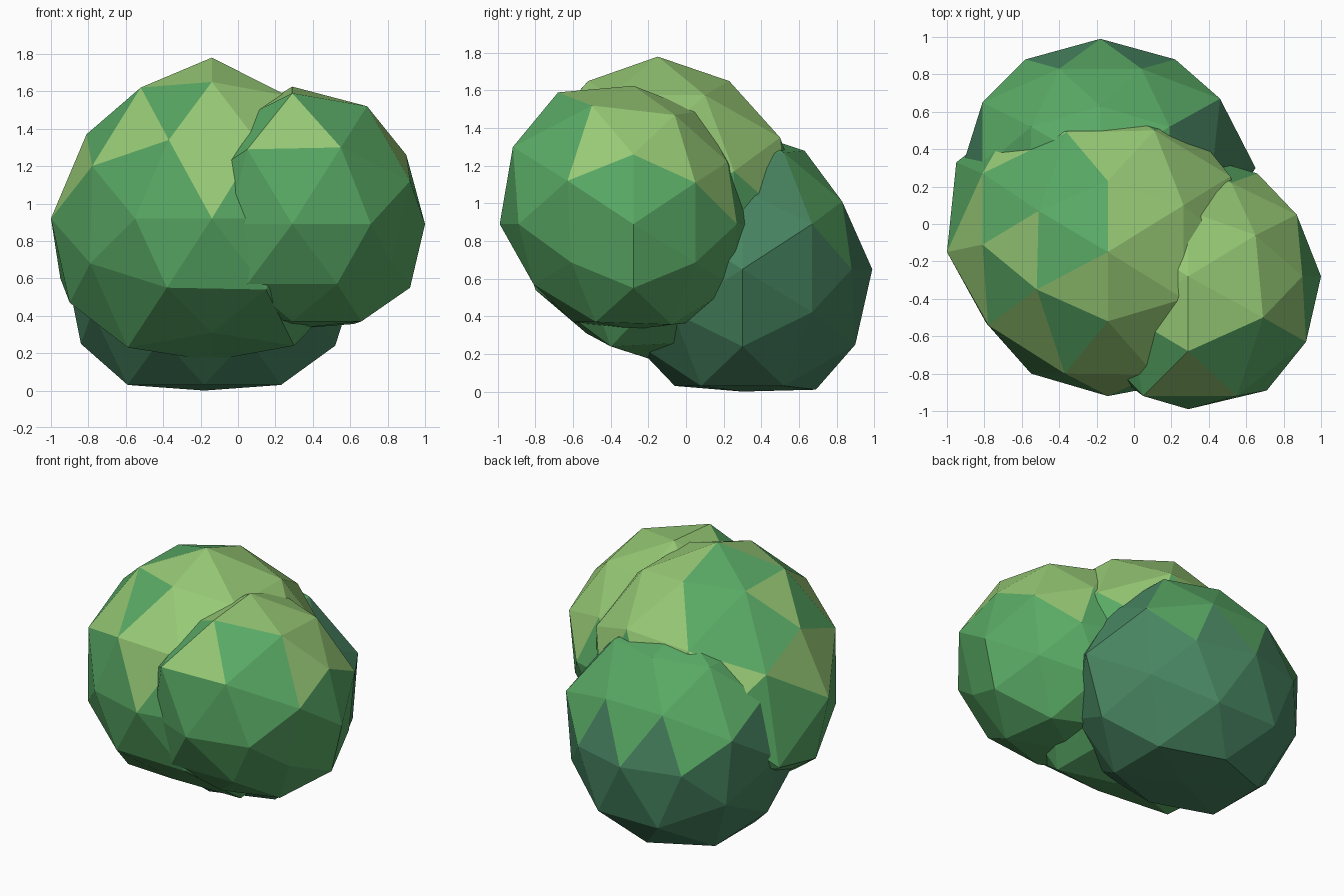
import bpy, bmesh
from itertools import product
from mathutils import Vector

cube = bpy.data.objects.get("Cube")
if cube:
    bpy.data.objects.remove(cube, do_unlink=True)


def make_material(name, rgb):
    mat = bpy.data.materials.new(name)
    mat.use_nodes = True
    color = (*rgb, 1)
    mat.diffuse_color = color
    mat.node_tree.nodes["Principled BSDF"].inputs["Base Color"].default_value = color
    return mat


leaf_light = make_material("light yellow green", (0.31, 0.59, 0.18))
leaf_green = make_material("leaf green", (0.1, 0.4, 0.13))
leaf_teal = make_material("dark teal green", (0.064, 0.235, 0.12))

# Corner directions of a twice divided icosahedron, standing on an edge midpoint
A, B = 0.526, 0.851
CORNERS = {(0, A, B), (0.5, 0.309, 0.809), (0, 0, 1)}
DIRECTIONS = set()
for x, y, z in CORNERS:
    for p in ((x, y, z), (z, x, y), (y, z, x)):
        for signs in product((1, -1), repeat=3):
            DIRECTIONS.add(tuple(c * s + 0.0 for c, s in zip(p, signs)))

# Compass names for the upper corners (capitals) and the equator (small letters)
NAMES = {"T": Vector((0, 0, 1))}
for sx, ew in ((1, "E"), (-1, "W")):
    NAMES[ew] = Vector((sx * B, 0, A))
    NAMES[ew.lower()] = Vector((sx, 0, 0))
    for sy, ns in ((1, "N"), (-1, "S")):
        NAMES[ns] = Vector((0, sy * A, B))
        NAMES[ns.lower()] = Vector((0, sy, 0))
        NAMES[ns + ew] = Vector((sx * 0.5, sy * 0.309, 0.809))
        NAMES[ns + ns + ew] = Vector((sx * 0.309, sy * 0.809, 0.5))
        NAMES[ew + ns + ew] = Vector((sx * 0.809, sy * 0.5, 0.309))
        NAMES[(ns + ew).lower()] = Vector((sx * A, sy * B, 0))


def face_direction(text):
    return sum((NAMES[n] for n in text.split()), Vector()).normalized()


def leaf_clump(name, center, radius, moved, body, cap, body_faces):
    """Faceted ball with some corners moved; upper faces get the cap colour."""
    bm = bmesh.new()
    for d in sorted(DIRECTIONS):
        bm.verts.new(d)
    bmesh.ops.convex_hull(bm, input=bm.verts[:])
    bmesh.ops.recalc_face_normals(bm, faces=bm.faces[:])
    kept = [face_direction(t) for t in body_faces]
    for f in bm.faces:
        d = f.calc_center_median().normalized()
        is_cap = d.z > 0.28 and not any(d.dot(k) > 0.99 for k in kept)
        f.material_index = int(is_cap)
    # Each moved point takes over the corner nearest to its direction
    targets = {}
    for point in map(Vector, moved):
        targets[max(bm.verts, key=lambda v: v.co.normalized().dot(point))] = point
    for v in bm.verts:
        v.co = targets.get(v, v.co.normalized() * radius)
    mesh = bpy.data.meshes.new(name)
    bm.to_mesh(mesh)
    bm.free()
    mesh.materials.append(body)
    mesh.materials.append(cap)
    obj = bpy.data.objects.new(name, mesh)
    obj.location = center
    bpy.context.collection.objects.link(obj)


# Large clump at the right
leaf_clump("large_leaf_clump", (-0.14, -0.15, 0.92), 0.81,
           [(0, 0, 0.86), (-0.38, -0.2, 0.7), (0, -0.37, 0.73), (-0.67, 0.04, 0.45),
            (-0.64, -0.39, 0.28), (-0.86, 0, 0), (-0.67, 0.42, 0.27),
            (-0.37, 0.22, 0.7), (-0.22, 0.64, 0.4), (-0.23, -0.65, 0.42),
            (-0.41, -0.65, 0), (0, -0.77, 0), (-0.24, -0.65, -0.37),
            (-0.65, -0.38, -0.24), (0.29, -0.65, -0.38), (-0.76, 0, -0.45),
            (-0.81, 0.48, -0.32), (-0.45, -0.22, -0.69), (0, -0.38, -0.61),
            (0.44, -0.25, -0.68), (0, 0, -0.76), (0, 0.38, 0.73),
            (0.25, 0.65, 0.43), (-0.49, 0.73, 0)],
           leaf_green, leaf_light,
           ["T NW SW", "T N NW", "N NW NNW", "NW NNW WNW", "NW W WNW",
            "SW W WSW", "SW S SSW", "SSW WSW sw"])

# Front clump at the left
leaf_clump("front_leaf_clump", (0.29, -0.28, 0.89), 0.66,
           [(0, 0, 0.735), (0, -0.4, 0.7), (0.4, -0.22, 0.63), (0.26, -0.64, 0.41),
            (-0.24, -0.64, 0.4), (0, -0.71, 0), (0.61, 0, 0.37),
            (0.63, -0.35, 0.23), (0.58, 0.33, 0.22), (0.71, 0, 0),
            (0.42, -0.61, 0), (0.37, 0.55, 0), (0.36, 0.22, 0.58),
            (0, 0.35, 0.6), (0.23, 0.5, 0.33), (0.63, 0, -0.34),
            (0.24, -0.53, -0.32), (-0.24, -0.53, -0.32), (0.37, -0.2, -0.52),
            (-0.3, -0.2, -0.48), (0, -0.32, -0.52), (0, 0.33, -0.52),
            (0, 0, -0.56)],
           leaf_green, leaf_light,
           ["SE S SSE", "SW S SSW", "SE SSE ESE", "SSE SSW s", "E ESE e",
            "E ENE e", "SSE ESE se", "SSW WSW sw", "SW SSW WSW"])

# Low clump at the back, with mirrored pairs of moved corners
back_corners = [(0, 0.69, 0), (0.83, 0, 0), (0.64, 0.37, 0.24), (0.7, 0, -0.41),
                (-0.66, 0, -0.4), (0, 0, -0.65), (0, 0.39, -0.64),
                (0, -0.36, -0.62), (0, 0.33, 0.63), (0.6, 0, 0.42),
                (-0.63, 0.35, 0.22)]
for side in (1, -1):
    back_corners += [(0.4 * side, 0.58, 0), (0.23 * side, 0.6, -0.4),
                     (0.22 * side, 0.53, 0.36), (0.37 * side, 0.22, 0.62),
                     (0.41 * side, 0.22, -0.62), (0.41 * side, -0.22, -0.62)]
leaf_clump("back_leaf_clump", (-0.18, 0.3, 0.65), 0.74, back_corners,
           leaf_teal, leaf_green,
           ["NE E ENE", "SE NE E", "E ENE e", "E ESE e", "W WNW w", "W WSW w",
            "SE E ESE", "SSE ESE se", "SSW WSW sw"])
